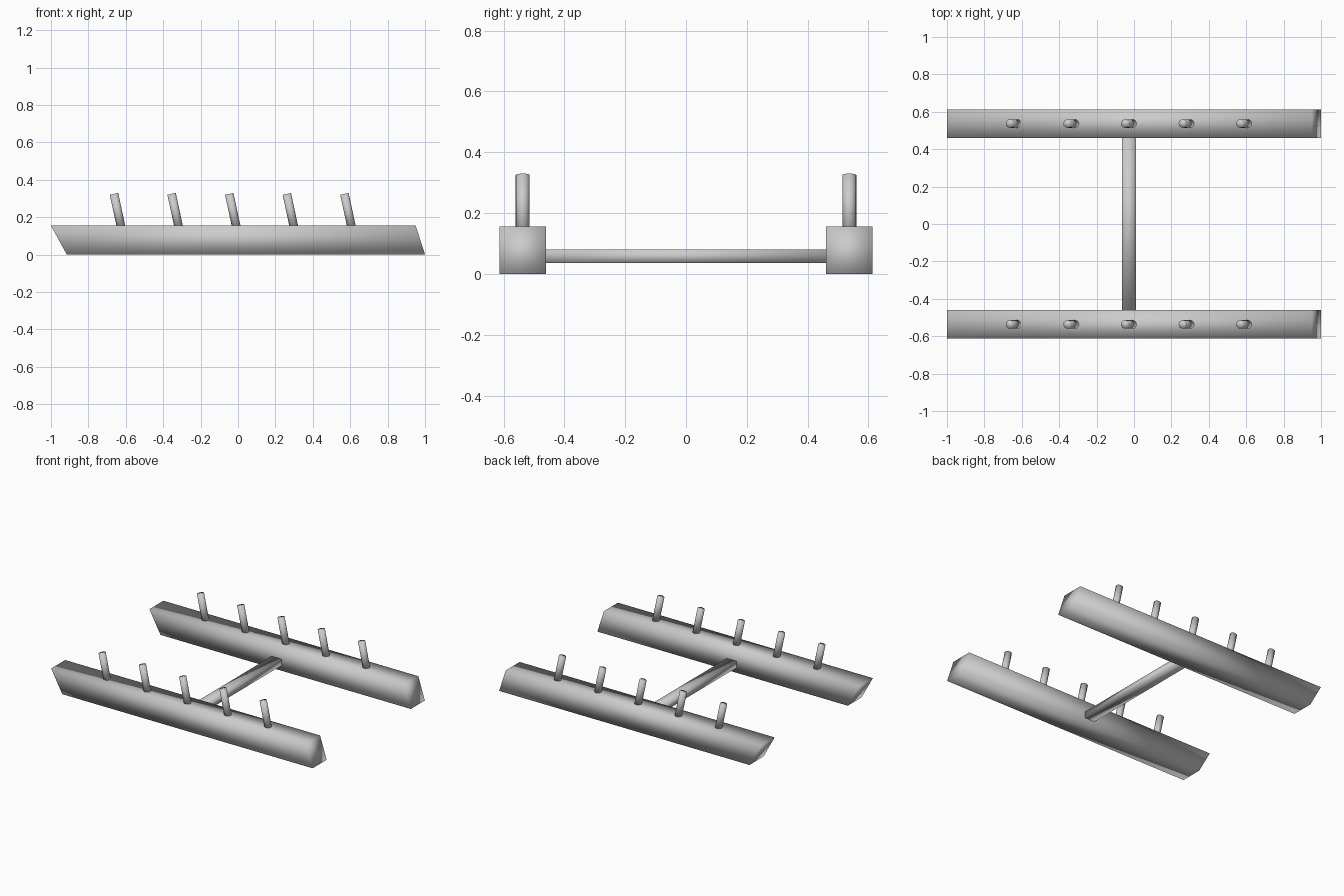
import bpy, bmesh
from mathutils import Vector

cube = bpy.data.objects.get("Cube")
if cube:
    bpy.data.objects.remove(cube, do_unlink=True)

grey = bpy.data.materials.new("light grey")
grey.use_nodes = True
colour = (0.6, 0.6, 0.6, 1)
grey.diffuse_color = colour
grey.node_tree.nodes["Principled BSDF"].inputs["Base Color"].default_value = colour


def finish(bm, name):
    bmesh.ops.recalc_face_normals(bm, faces=bm.faces)
    for f in bm.faces:
        f.smooth = True
    mesh = bpy.data.meshes.new(name)
    bm.to_mesh(mesh)
    bm.free()
    mesh.materials.append(grey)
    obj = bpy.data.objects.new(name, mesh)
    bpy.context.collection.objects.link(obj)


def prism(name, profile, y0, y1):
    """Extrude an x-z profile from y0 to y1."""
    bm = bmesh.new()
    face = bm.faces.new([bm.verts.new((x, y0, z)) for x, z in profile])
    ext = bmesh.ops.extrude_face_region(bm, geom=[face])
    verts = [v for v in ext["geom"] if isinstance(v, bmesh.types.BMVert)]
    bmesh.ops.translate(bm, verts=verts, vec=(0, y1 - y0, 0))
    finish(bm, name)


def peg(name, base, top, radius):
    """Round peg between two points."""
    bm = bmesh.new()
    axis = top - base
    bmesh.ops.create_cone(bm, cap_ends=True, segments=16, radius1=radius,
                          radius2=radius, depth=axis.length)
    rot = Vector((0, 0, 1)).rotation_difference(axis).to_matrix()
    bmesh.ops.rotate(bm, verts=bm.verts, matrix=rot)
    bmesh.ops.translate(bm, verts=bm.verts, vec=(base + top) / 2)
    finish(bm, name)


# Slant-ended beams, each with a row of leaning pegs
beam_profile = [(-0.915, 0), (1, 0), (0.95, 0.155), (-1, 0.155)]
for side, s in (("front", -1), ("back", 1)):
    prism(side + "_beam", beam_profile, s * 0.46, s * 0.613)
    for i in range(5):
        x = -0.663 + 0.308 * i
        peg(f"{side}_peg_{i + 1}", Vector((x + 0.042, s * 0.537, 0.13)),
            Vector((x, s * 0.537, 0.325)), 0.023)

# Cross bar between the beams
bar_profile = [(-0.065, 0.035), (0.01, 0.035), (0.01, 0.08), (-0.065, 0.08)]
prism("cross_bar", bar_profile, -0.46, 0.46)
